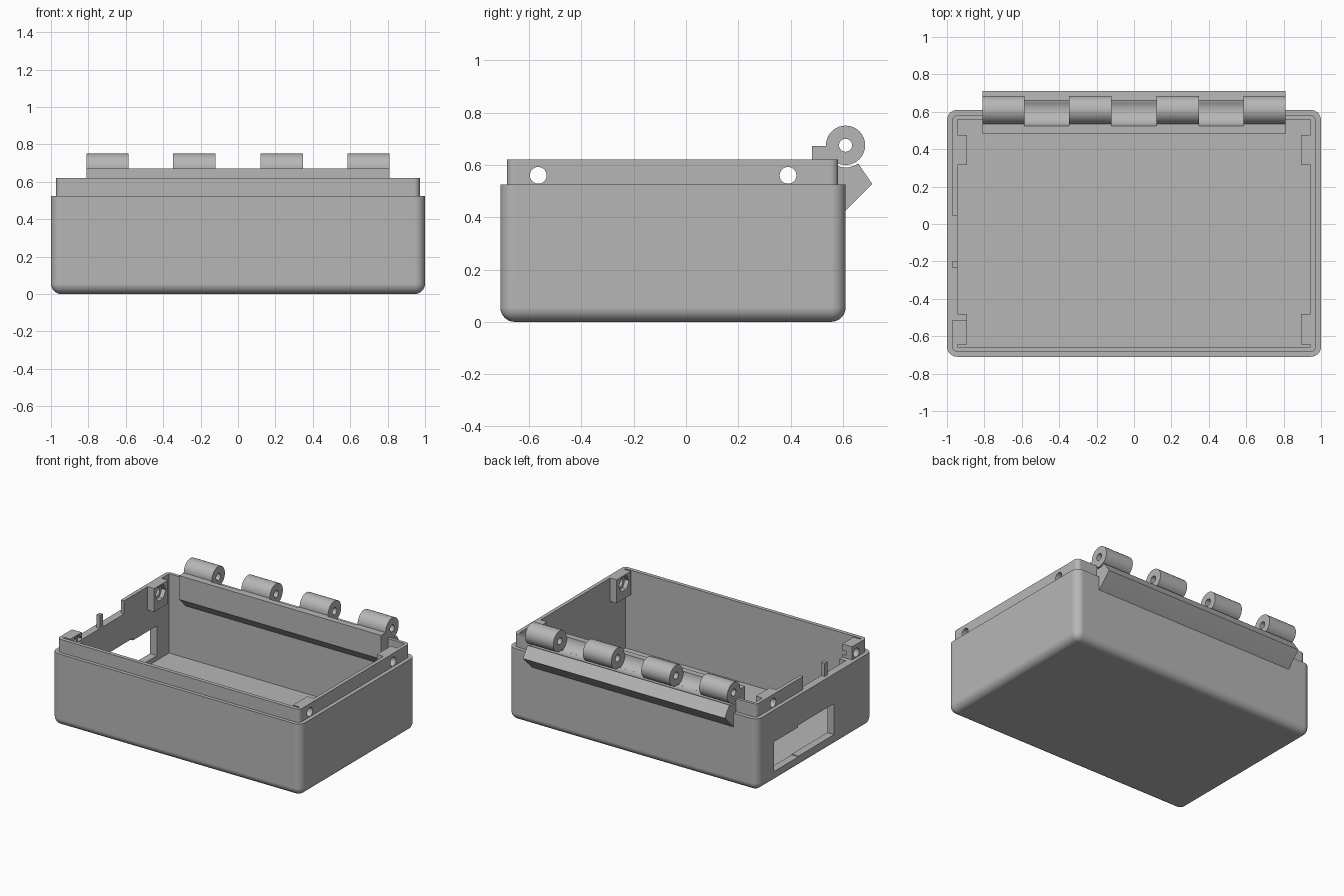
import bpy, bmesh
from math import radians, sin, cos
from mathutils import Matrix

if "Cube" in bpy.data.objects:
    bpy.data.objects.remove(bpy.data.objects["Cube"], do_unlink=True)

grey = bpy.data.materials.new("grey_plastic")
grey.use_nodes = True
COLOUR = (0.47, 0.47, 0.47, 1)
grey.diffuse_color = COLOUR
grey.node_tree.nodes["Principled BSDF"].inputs["Base Color"].default_value = COLOUR


def finish(bm, name):
    bmesh.ops.recalc_face_normals(bm, faces=bm.faces)
    mesh = bpy.data.meshes.new(name)
    bm.to_mesh(mesh)
    bm.free()
    mesh.materials.append(grey)
    obj = bpy.data.objects.new(name, mesh)
    bpy.context.collection.objects.link(obj)
    return obj


def box(name, x, y, z, radius=0, round_bottom=False):
    """Box from (min, max) ranges, with optional rounded corners and bottom."""
    bm = bmesh.new()
    bmesh.ops.create_cube(bm, size=1)
    for v in bm.verts:
        v.co = [r[0] if c < 0 else r[1] for c, r in zip(v.co, (x, y, z))]
    if radius:
        def upright(e):
            return abs(e.verts[0].co.z - e.verts[1].co.z) > 1e-4

        def low(e):
            return all(abs(v.co.z - z[0]) < 1e-4 for v in e.verts)
        edges = [e for e in bm.edges if upright(e) or (round_bottom and low(e))]
        bmesh.ops.bevel(bm, geom=edges, offset=radius, segments=8,
                        profile=0.5, affect='EDGES')
    return finish(bm, name)


def rod(name, x, y, z, radius, sides=32):
    """Cylinder lying along x."""
    bm = bmesh.new()
    place = Matrix.Translation(((x[0] + x[1]) / 2, y, z)) @ Matrix.Rotation(radians(90), 4, 'Y')
    bmesh.ops.create_cone(bm, cap_ends=True, segments=sides, radius1=radius,
                          radius2=radius, depth=x[1] - x[0], matrix=place)
    return finish(bm, name)


def extrude_x(name, profile, x):
    """Extrude a (y, z) outline along x."""
    bm = bmesh.new()
    face = bm.faces.new([bm.verts.new((x[0], y, z)) for y, z in profile])
    ext = bmesh.ops.extrude_face_region(bm, geom=[face])["geom"]
    bmesh.ops.translate(bm, vec=(x[1] - x[0], 0, 0),
                        verts=[g for g in ext if isinstance(g, bmesh.types.BMVert)])
    return finish(bm, name)


def select(obj):
    bpy.ops.object.select_all(action='DESELECT')
    obj.select_set(True)
    bpy.context.view_layer.objects.active = obj


def combine(target, tool, operation):
    select(target)
    mod = target.modifiers.new("combine", 'BOOLEAN')
    mod.operation, mod.object, mod.solver = operation, tool, 'EXACT'
    bpy.ops.object.modifier_apply(modifier=mod.name)
    bpy.data.objects.remove(tool, do_unlink=True)


def smooth(obj):
    select(obj)
    bpy.ops.object.shade_smooth_by_angle(angle=radians(30))
    mod = obj.modifiers.new("even_normals", 'WEIGHTED_NORMAL')
    mod.keep_sharp = True


TOP, RIM = 0.62, 0.525
PIN_Y, PIN_Z = 0.61, 0.675
BARRELS = [(-0.81, -0.585), (-0.348, -0.12), (0.12, 0.348), (0.585, 0.81)]

# Hollow tray with a stepped-in lip
tray = box("tray", (-1, 1), (-0.71, 0.61), (0, RIM), 0.055, True)
combine(tray, box("lip", (-0.972, 0.972), (-0.685, 0.582), (0.4, TOP), 0.03), 'UNION')
combine(tray, box("cavity", (-0.945, 0.945), (-0.657, 0.56), (0.045, 1)), 'DIFFERENCE')

# Screw lugs inside the four corners
for side in (-1, 1):
    for y in ((-0.645, -0.48), (0.315, 0.475)):
        x = sorted((side * 0.893, side * 0.96))
        combine(tray, box("lug", x, y, (0.45, TOP)), 'UNION')

# Screw holes with hexagonal nut pockets
for y in (-0.565, 0.39):
    combine(tray, rod("screw_hole", (-1.2, 1.2), y, 0.56, 0.032), 'DIFFERENCE')
    combine(tray, rod("nut_pocket", (-0.925, 0.925), y, 0.56, 0.058, 6), 'DIFFERENCE')

# Lip cut-outs either side of a small post, and the stepped side window
for y in ((-0.515, -0.233), (-0.2, 0.045)):
    combine(tray, box("lip_gap", (-1.2, -0.8), y, (RIM, 1)), 'DIFFERENCE')
for y, z in (((0.14, 0.42), (0.08, 0.295)), ((-0.27, 0.145), (0.085, 0.31))):
    combine(tray, box("window", (-1.2, -0.8), y, z), 'DIFFERENCE')

# Clearance in the lip between the hinge barrels
for a, b in zip(BARRELS, BARRELS[1:]):
    combine(tray, rod("clearance", (a[1], b[0]), PIN_Y, PIN_Z, 0.085), 'DIFFERENCE')
smooth(tray)

# Hinge bracket with a curved trough under the barrels
arc = [(PIN_Y + 0.085 * cos(radians(a)), PIN_Z + 0.085 * sin(radians(a)))
       for a in range(182, 306, 6)]
outline = [(0.482, 0.672)] + arc + [(0.66, 0.603), (0.712, 0.527), (0.61, 0.425),
                                    (0.575, 0.407), (0.482, 0.5)]
smooth(extrude_x("hinge_bracket", outline, (-0.81, 0.81)))

# Hinge barrels, each joined to the bracket by a web and bored for the pin
for i, x in enumerate(BARRELS):
    barrel = rod(f"hinge_barrel_{i + 1}", x, PIN_Y, PIN_Z, 0.075, 48)
    combine(barrel, box("web", x, (0.5, 0.58), (0.585, 0.672)), 'UNION')
    combine(barrel, rod("pin_hole", (-1.2, 1.2), PIN_Y, PIN_Z, 0.025), 'DIFFERENCE')
    smooth(barrel)
